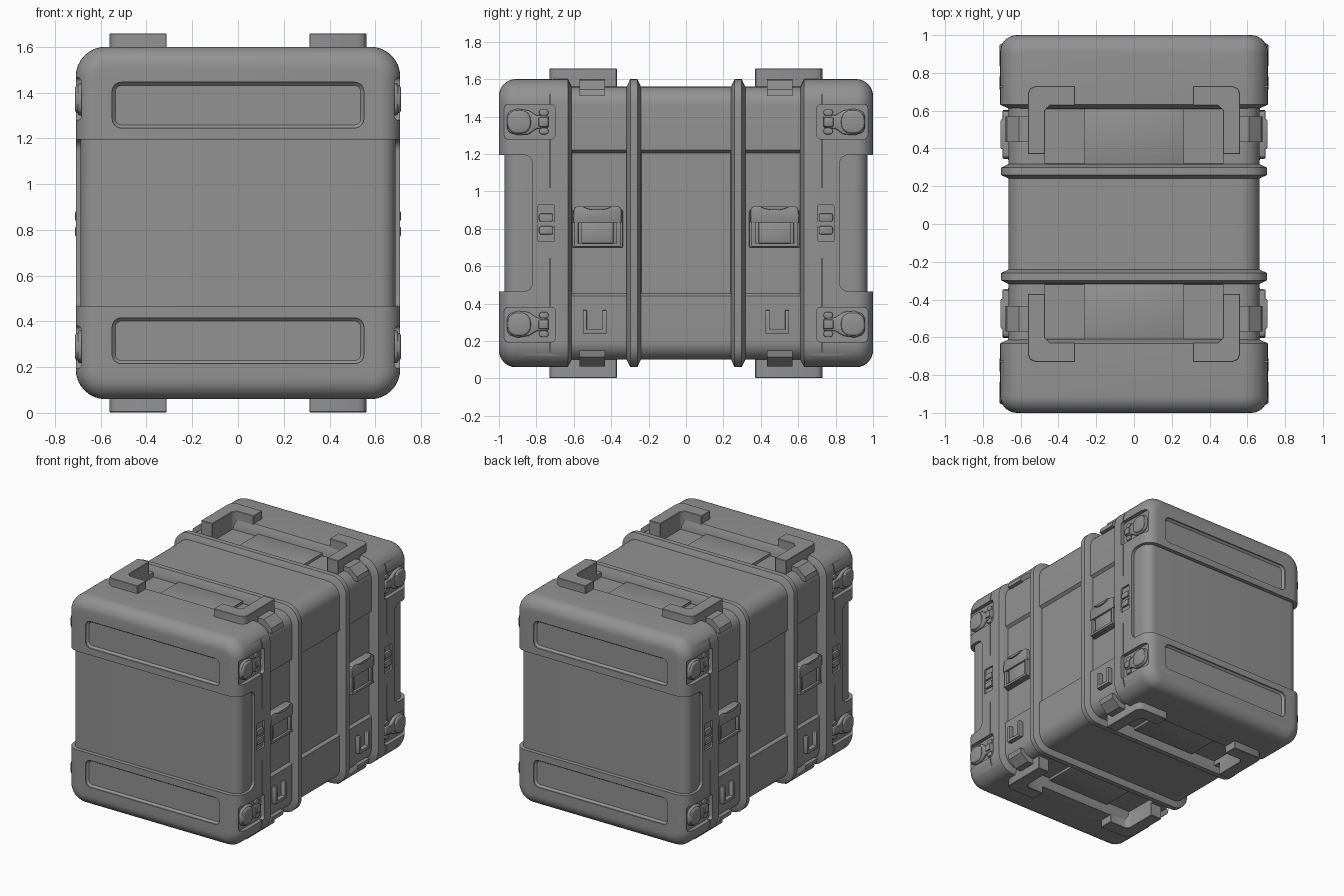
import bpy, bmesh, math
from mathutils import Vector

if "Cube" in bpy.data.objects:
    bpy.data.objects.remove(bpy.data.objects["Cube"])

MID = 0.83          # everything is modelled around the case centre, then lifted
cutters = []
grey = bpy.data.materials.new("dark_grey_plastic")
grey.diffuse_color = (0.29, 0.29, 0.29, 1)
grey.use_nodes = True
grey.node_tree.nodes["Principled BSDF"].inputs["Base Color"].default_value = grey.diffuse_color


def make(name, bm, mirror="", bevel=0.0, segs=2):
    bmesh.ops.recalc_face_normals(bm, faces=bm.faces)
    me = bpy.data.meshes.new(name)
    bm.to_mesh(me)
    bm.free()
    me.materials.append(grey)
    ob = bpy.data.objects.new(name, me)
    bpy.context.collection.objects.link(ob)
    if bevel:
        b = ob.modifiers.new("Bevel", "BEVEL")
        b.width, b.segments, b.limit_method = bevel, segs, "ANGLE"
    if mirror:
        add_mirror(ob, mirror)
    return ob


def add_mirror(ob, axes):
    m = ob.modifiers.new("Mirror", "MIRROR")
    m.use_axis = ["x" in axes, "y" in axes, "z" in axes]
    m.use_mirror_merge = False


def rrect(u0, u1, v0, v1, r, n=6):
    pts = []
    for k, (cu, cv) in enumerate([(u1 - r, v1 - r), (u0 + r, v1 - r), (u0 + r, v0 + r), (u1 - r, v0 + r)]):
        for i in range(n + 1):
            a = math.pi / 2 * (k + i / n)
            pts.append((cu + r * math.cos(a), cv + r * math.sin(a)))
    return pts


def prism(name, pts, axis, a, b, mirror="", bevel=0.0, segs=2):
    place = {"x": lambda u, v, w: (w, u, v), "y": lambda u, v, w: (u, w, v), "z": lambda u, v, w: (u, v, w)}[axis]
    bm = bmesh.new()
    f = bm.faces.new([bm.verts.new(place(u, v, a)) for u, v in pts])
    new = bmesh.ops.extrude_face_region(bm, geom=[f])["geom"]
    d = Vector(place(0, 0, b - a))
    bmesh.ops.translate(bm, vec=d, verts=[g for g in new if isinstance(g, bmesh.types.BMVert)])
    return make(name, bm, mirror, bevel, segs)


def box(name, x, y, z, mirror="", bevel=0.0, segs=2):
    return prism(name, [(x[0], y[0]), (x[1], y[0]), (x[1], y[1]), (x[0], y[1])], "z", z[0], z[1], mirror, bevel, segs)


def loft(name, rings, mirror=""):
    """Skin rounded rectangles (y, half width, half height, corner radius)."""
    bm = bmesh.new()
    loops = [[bm.verts.new((u, y, v)) for u, v in rrect(-hx, hx, -hz, hz, r, 8)] for y, hx, hz, r in rings]
    for A, B in zip(loops, loops[1:]):
        for i in range(len(A)):
            j = (i + 1) % len(A)
            bm.faces.new((A[i], A[j], B[j], B[i]))
    bm.faces.new(loops[0])
    bm.faces.new(loops[-1])
    return make(name, bm, mirror)


def boolean(ob, tool, op="DIFFERENCE"):
    m = ob.modifiers.new(op, "BOOLEAN")
    m.operation, m.object, m.solver = op, tool, "EXACT"
    tool.hide_render = True
    if tool not in cutters:
        cutters.append(tool)


def domed(y0, y1, hx, hz, r, R):
    rings = []
    for i in range(9):
        t = math.pi / 2 * i / 8
        off = R * (1 - math.sin(t))
        rings.append((y0 + R * (1 - math.cos(t)), hx - off, hz - off, r - off))
    return rings + [(y1, hx, hz, r)]


# Central body with side recesses and top/bottom wells
body = loft("central_body", [(-0.65, .665, .73, .10), (0.65, .665, .73, .10)])
boolean(body, prism("side_recess_cutter", [(.645, -.375), (.645, .375), (.70, .416), (.70, -.416)], "y", -.70, .70, "x"))
boolean(body, box("well_cutter", (-.47, .47), (.30, .66), (.695, .80), "yz"))
box("well_plate", (-.265, .265), (.31, .64), (.68, .715), "yz", .004)

# Raised ribs around the body
loft("body_rib", [(.238, .64, .69, .09), (.241, .665, .73, .10), (.260, .705, .77, .125),
                  (.298, .705, .77, .125), (.317, .665, .73, .10), (.32, .64, .69, .09)], "y")

# End lid: outer shell with a wrapped central inset, panels and latch pockets
lid = loft("end_lid", domed(-1.0, -.632, .709, .77, .13, .09) + [(-.61, .66, .725, .10)])
boolean(lid, prism("lid_inset_cutter", rrect(-1.2, -.82, -.365, .365, .05), "x", -1, 1))
boolean(lid, loft("lid_core", domed(-.97, -.645, .688, .755, .12, .07)), "UNION")
boolean(lid, prism("panel_cutter", rrect(-.55, .55, .415, .615, .04), "y", -1.1, -.978, "z", .014, 1))
boolean(lid, prism("latch_pocket_cutter", rrect(-.972, -.70, .45, .635, .02), "x", .680, .80, "xz"))
boolean(lid, box("seam_cutter", (.69, .8), (-.731, -.724), (.19, .80), "xz"))
boolean(lid, prism("button_pocket_cutter", rrect(-.790, -.705, -.098, .098, .006), "x", .695, .80, "x"))
add_mirror(lid, "y")

# Corner twist latches: bulbous grip, tapered neck and paired pins
knob = [(-.958, .51), (-.945, .485), (-.90, .470), (-.84, .475), (-.80, .505), (-.735, .510),
        (-.735, .575), (-.80, .578), (-.84, .602), (-.90, .612), (-.945, .597), (-.958, .572)]
prism("latch_knob", knob, "x", .67, .700, "xyz", .010, 3)
prism("latch_grip", rrect(-.955, -.83, .480, .602, .05), "x", .68, .712, "xyz", .012, 3)
box("latch_pin_block", (.67, .709), (-.79, -.735), (.515, .567), "xyz", .010)
for i, z in enumerate((.492, .592)):
    prism("latch_pin_%d" % i, rrect(-.785, -.735, z - .017, z + .017, .016), "x", .67, .693, "xyz", .005)

# Paired release buttons at the middle of each lid side
for i, z in enumerate((.030, -.038)):
    prism("button_%d" % i, rrect(-.785, -.710, z - .022, z + .022, .012), "x", .68, .712, "xy", .006)
prism("button_divider", rrect(-.79, -.705, -.012, .004, .004), "x", .68, .702, "xy")

# Clasps in the side recesses: framed plate, cover and sunken paddle
box("clasp_base", (.63, .668), (.338, .608), (-.13, .07), "xy", .005)
for i, y in enumerate((.350, .575)):
    box("clasp_post_%d" % i, (.63, .690), (y, y + .022), (-.12, .085), "xy", .005)
prism("clasp_cover", [(.345, -.0), (.605, -.0), (.600, .075), (.585, .090), (.36, .090), (.345, .075)],
      "x", .63, .695, "xy", .006)
box("clasp_paddle", (.63, .682), (.388, .560), (-.108, .004), "xy", .006)
prism("clasp_thumb_bump", [(.395, .090), (.42, .077), (.45, .070), (.50, .070), (.53, .077), (.555, .090)], "x", .63, .707, "xy", .004)
box("clasp_foot_lip", (.63, .695), (.350, .597), (-.127, -.108), "xy", .004)

# U-shaped strap hooks low on the sides
u = [(.425, -.465), (.425, -.59), (.552, -.59), (.552, -.465), (.53, -.465), (.53, -.568), (.447, -.568), (.447, -.465)]
prism("strap_hook", u, "x", .65, .698, "xy", .003)

# L-shaped stacking feet on top and bottom, with edge tabs
foot = [(.562, .37), (.562, .69), (.550, .718), (.522, .73), (.312, .73), (.312, .628), (.445, .628), (.47, .603), (.47, .37)]
prism("stacking_foot", foot, "z", .685, .828, "xyz", .003, 1)
prism("edge_tab", [(.55, .68), (.55, .768), (.61, .766), (.672, .715), (.680, .68)], "y", .433, .57, "xyz")

# Bake the modifiers, drop the cutters, smooth the curved faces and lift the case
bpy.context.view_layer.update()
dg = bpy.context.evaluated_depsgraph_get()
parts = [o for o in bpy.data.objects if o not in cutters]
baked = [bpy.data.meshes.new_from_object(o.evaluated_get(dg)) for o in parts]
for o, me in zip(parts, baked):
    o.modifiers.clear()
    o.data = me
    bm = bmesh.new()
    bm.from_mesh(me)
    bmesh.ops.recalc_face_normals(bm, faces=bm.faces)
    bm.to_mesh(me)
    bm.free()
    o.location.z = MID
    o.select_set(True)
for c in cutters:
    bpy.data.objects.remove(c, do_unlink=True)
bpy.context.view_layer.objects.active = parts[0]
bpy.ops.object.shade_smooth_by_angle(angle=math.radians(30))
